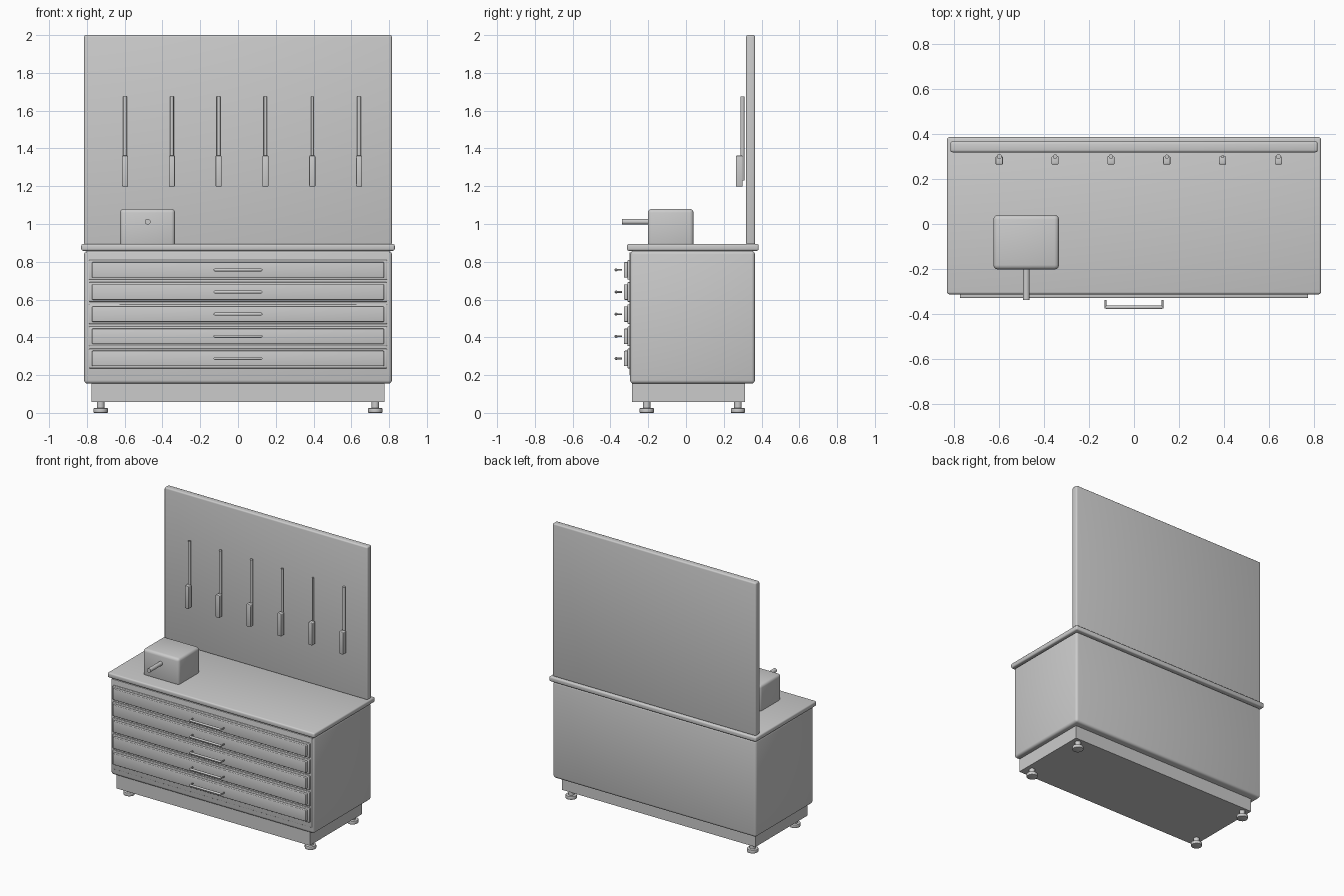
import bpy, math

if "Cube" in bpy.data.objects:
    bpy.data.objects.remove(bpy.data.objects["Cube"])

grey = bpy.data.materials.new("light_grey")
grey.diffuse_color = (0.6, 0.6, 0.6, 1)
grey.use_nodes = True
grey.node_tree.nodes["Principled BSDF"].inputs["Base Color"].default_value = grey.diffuse_color


def finish(ob, name, bevel, segs=3):
    ob.name = name
    ob.data.materials.append(grey)
    bpy.ops.object.transform_apply(location=False, rotation=True, scale=True)
    if bevel:
        m = ob.modifiers.new("bevel", 'BEVEL')
        m.width, m.segments = bevel, segs
        m.limit_method = 'ANGLE'
        m.angle_limit = math.radians(40)
        bpy.ops.object.modifier_apply(modifier=m.name)
    bpy.ops.object.shade_smooth_by_angle(angle=math.radians(35))
    return ob


def box(name, x, y, z, bevel=0.0):
    """Box from (min, max) ranges on each axis."""
    r = (x, y, z)
    bpy.ops.mesh.primitive_cube_add(size=1, location=[(a + b) / 2 for a, b in r])
    ob = bpy.context.object
    ob.scale = [b - a for a, b in r]
    return finish(ob, name, bevel)


def rod(name, centre, radius, length, axis='Z', sides=24, bevel=0.0):
    rot = {'Z': (0, 0, 0), 'X': (0, math.pi / 2, 0), 'Y': (math.pi / 2, 0, 0)}[axis]
    bpy.ops.mesh.primitive_cylinder_add(vertices=sides, radius=radius, depth=length,
                                        location=centre, rotation=rot)
    return finish(bpy.context.object, name, bevel, 2)


# Cabinet body, plinth, worktop and back panel
box("cabinet", (-0.815, 0.815), (-0.296, 0.365), (0.155, 0.858), 0.018)
box("front_frame", (-0.805, 0.805), (-0.299, -0.28), (0.2, 0.85), 0.002)
box("plinth", (-0.775, 0.775), (-0.285, 0.312), (0.058, 0.16))
box("worktop", (-0.83, 0.83), (-0.312, 0.385), (0.858, 0.894), 0.01)
box("back_panel", (-0.815, 0.815), (0.318, 0.366), (0.89, 2.0), 0.01)

# Levelling feet
for sx in (-1, 1):
    for y in (-0.208, 0.275):
        rod("foot_pad", (sx * 0.727, y, 0.0125), 0.038, 0.025, bevel=0.004)
        rod("foot_stem", (sx * 0.727, y, 0.042), 0.02, 0.036)

# Five drawers with stepped fronts and bar handles
for i in range(5):
    z = 0.288 + 0.1173 * i
    box("drawer_surround", (-0.79, 0.79), (-0.31, -0.28), (z - 0.052, z + 0.052), 0.005)
    box("drawer_front", (-0.773, 0.773), (-0.329, -0.3), (z - 0.041, z + 0.041), 0.005)
    rod("drawer_handle_bar", (0, -0.37, z), 0.008, 0.25, 'X', 16, 0.002)
    for sx in (-1, 1):
        rod("drawer_handle_post", (sx * 0.126, -0.357, z), 0.0045, 0.038, 'Y', 12)

# Vise block with its screw rod
box("vise_body", (-0.624, -0.333), (-0.202, 0.04), (0.88, 1.08), 0.02)
rod("vise_rod", (-0.478, -0.265, 1.012), 0.015, 0.146, 'Y')

# Row of hanging tools
for i, r in enumerate((0.013, 0.012, 0.012, 0.011, 0.008, 0.013)):
    x = -0.598 + 0.2478 * i
    box("tool_handle", (x - 0.016, x + 0.016), (0.264, 0.3), (1.198, 1.362), 0.005)
    rod("tool_blade", (x, 0.299, 1.4525), r * 0.85, 0.445, 'Z', 12)
